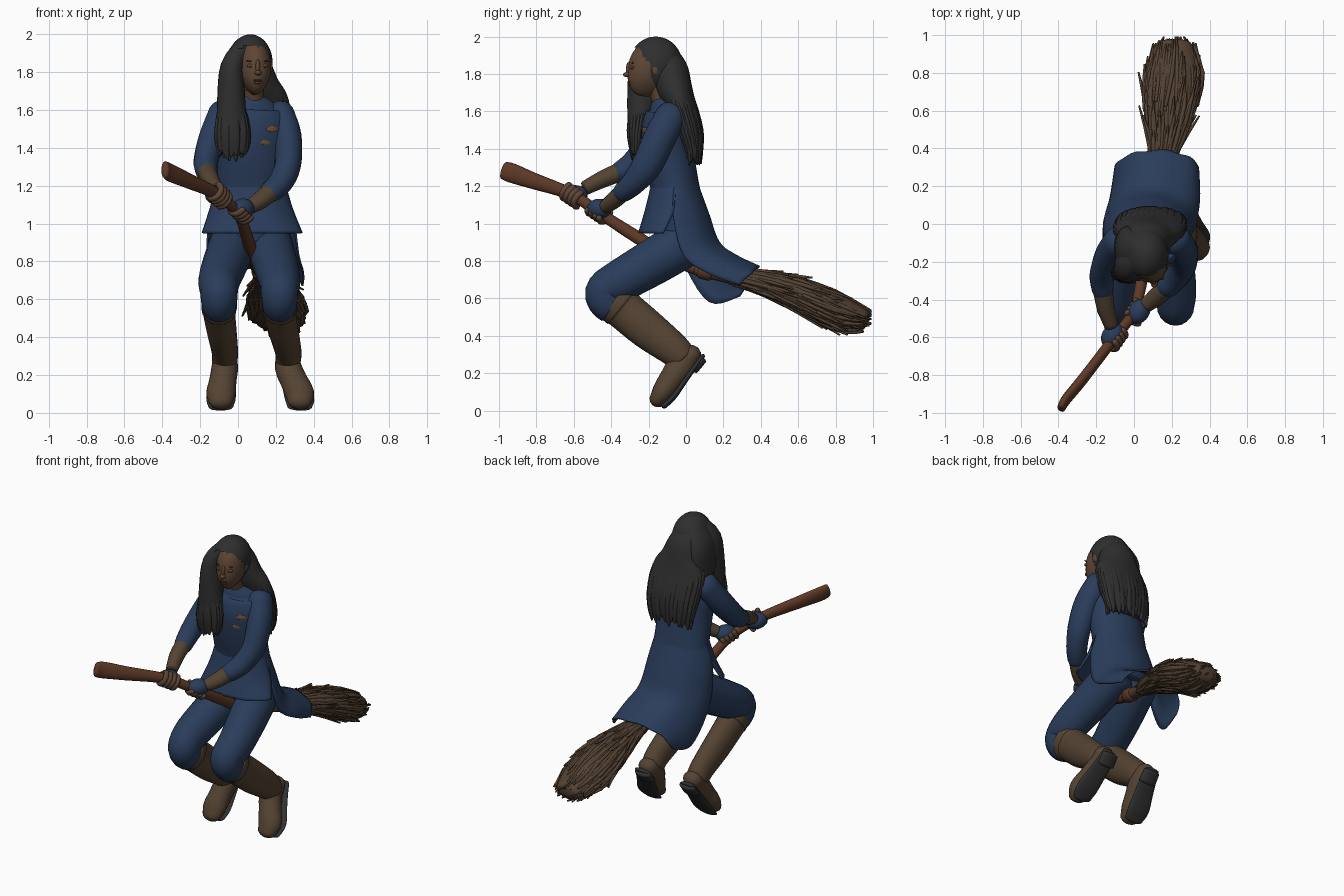
import bpy, bmesh, math, random
from mathutils import Vector, Matrix

random.seed(4)
if "Cube" in bpy.data.objects:
    bpy.data.objects.remove(bpy.data.objects["Cube"], do_unlink=True)


def material(name, red, green, blue):
    mat = bpy.data.materials.new(name)
    mat.use_nodes = True
    mat.diffuse_color = (red, green, blue, 1)
    shader = mat.node_tree.nodes["Principled BSDF"]
    shader.inputs["Base Color"].default_value = (red, green, blue, 1)
    shader.inputs["Roughness"].default_value = .8
    return mat


cloth = material("blue cloth", .023, .046, .105)
skin = material("brown skin", .11, .06, .034)
black = material("black hair", .028, .028, .029)
leather = material("brown leather", .088, .056, .032)
wood = material("reddish wood", .11, .04, .019)
straw = material("dull straw", .086, .053, .032)
rubber = material("dark sole", .032, .031, .032)
patch = material("orange patch", .16, .075, .035)
shade = material("dark skin", .08, .04, .025)


def finish(name, bm, mat):
    bmesh.ops.recalc_face_normals(bm, faces=bm.faces[:])
    mesh = bpy.data.meshes.new(name)
    bm.to_mesh(mesh)
    bm.free()
    mesh.materials.append(mat)
    mesh.shade_smooth()
    obj = bpy.data.objects.new(name, mesh)
    bpy.context.scene.collection.objects.link(obj)
    return obj


def smooth_path(points, steps):
    """Catmull-Rom through tuples of position and further values."""
    pts = [Vector(p) for p in points]
    out = []
    for i in range(len(pts) - 1):
        p, q = pts[i], pts[i + 1]
        before, after = pts[max(i - 1, 0)], pts[min(i + 2, len(pts) - 1)]
        for k in range(steps):
            t = k / steps
            m, n = (q - before) / 2, (after - p) / 2
            out.append(p + m * t + (3 * (q - p) - 2 * m - n) * t**2 + (2 * (p - q) + m + n) * t**3)
    return out + [pts[-1]]


def tube(name, paths, mat, steps=4, sides=16, side=(1, 0, 0), dome=.5):
    """Oval tubes with rounded ends, one per path."""
    bm = bmesh.new()
    for path in paths:
        pts = smooth_path(path, steps)
        rings = []
        last = len(pts) - 1
        for i, p in enumerate(pts):
            tangent = (pts[min(i + 1, last)].xyz - pts[max(i - 1, 0)].xyz).normalized()
            u = Vector(side)
            u = (u - tangent * u.dot(tangent)).normalized()
            v = tangent.cross(u)
            layers = [(0, 1)]
            arc = [(math.sin(a), math.cos(a)) for a in (.5, 1, 1.4)]
            if i == 0:
                layers = [(-s, c) for s, c in reversed(arc)] + layers
            if i == last:
                layers += arc
            for push, scale in layers:
                centre = p.xyz + tangent * push * dome * min(p[3], p[4])
                rings.append([bm.verts.new(centre + u * p[3] * scale * math.cos(a) + v * p[4] * scale * math.sin(a))
                              for a in (math.tau * k / sides for k in range(sides))])
        for low, high in zip(rings, rings[1:]):
            for k in range(sides):
                j = (k + 1) % sides
                bm.faces.new((low[k], low[j], high[j], high[k]))
        bm.faces.new(rings[0])
        bm.faces.new(rings[-1])
    return finish(name, bm, mat)


def ball(name, centre, radii, mat, turn=0, shape=None, cut=None):
    """Ellipsoid with an optional reshaping rule and face removal rule."""
    bm = bmesh.new()
    bmesh.ops.create_uvsphere(bm, u_segments=32, v_segments=24, radius=1)
    if cut:
        gone = [f for f in bm.faces if cut(f.calc_center_median())]
        bmesh.ops.delete(bm, geom=gone, context="FACES")
    for vert in bm.verts:
        if shape:
            shape(vert.co)
    bm.transform(Matrix.Translation(centre) @ Matrix.Rotation(turn, 4, "Z") @ Matrix.Diagonal((*radii, 1)))
    return finish(name, bm, mat)


def skirt(name, rows, facing):
    """Half-oval cloth sheet; each row: middle x, y, z, half width, wrap, left drop, right drop."""
    bm = bmesh.new()
    grid = []
    for x, y, z, half, wrap, left, right in smooth_path(rows, 5):
        line = []
        for k in range(25):
            u = k / 12 - 1
            drop = left if u > 0 else right
            fold = .012 * math.sin(u * 13) * max(1.15 - z, 0)
            angle = u * math.pi / 2
            line.append(bm.verts.new((x + half * math.sin(angle), y - facing * wrap * (1 - math.cos(angle)) + fold,
                                      z - drop * u * u)))
        grid.append(line)
    for a, b in zip(grid, grid[1:]):
        for k in range(24):
            bm.faces.new((a[k], a[k + 1], b[k + 1], b[k]))
    obj = finish(name, bm, cloth)
    solid = obj.modifiers.new("thickness", "SOLIDIFY")
    solid.thickness = .01
    solid.offset = 0


# Tunic: body, divided front panel, long tail draped over the broom
tube("tunic_body", [[(.07, -.03, .9, .19, .13), (.07, -.04, 1.05, .2, .14), (.07, -.06, 1.2, .185, .13),
                     (.07, -.09, 1.35, .185, .135), (.07, -.11, 1.5, .2, .13), (.07, -.1, 1.6, .175, .11),
                     (.075, -.11, 1.645, .125, .085), (.08, -.12, 1.68, .07, .06)]], cloth, sides=32, dome=.1)
skirt("tunic_front", [(.07, -.178, 1.22, .172, .12, 0, 0), (.07, -.213, 1.08, .215, .15, 0, 0),
                      (.075, -.25, .95, .262, .13, 0, 0)], -1)
skirt("tunic_tail", [(.07, .058, 1.22, .172, .12, 0, 0), (.07, .12, 1.05, .22, .19, 0, 0),
                     (.08, .175, .9, .24, .19, .07, .1), (.11, .265, .83, .235, .14, .1, .25),
                     (.12, .39, .77, .22, .1, .1, .16)], 1)
for z, x in ((1.43, .15), (1.5, .18)):
    ball("chest_patch", (x, -.222, z), (.034, .0045, .016), patch, turn=.4)


# Legs, boots and soles
def leg(label, hip, knee, ankle, toe):
    mid = (hip + knee) / 2
    tube(label + "_trouser", [[(hip, .03, .92, .12, .13), (mid, -.15, .81, .12, .125), (knee, -.34, .7, .11, .115),
                               (knee, -.43, .645, .1, .105), (knee, -.425, .595, .096, .105),
                               (knee, -.39, .565, .09, .104)]], cloth, sides=20, dome=.2)
    shin = (knee + ankle) / 2
    tube(label + "_boot_shaft", [[(knee, -.36, .565, .089, .112), (knee, -.32, .53, .085, .108),
                                  (shin, -.2, .43, .078, .105), (ankle, -.07, .33, .07, .09),
                                  (ankle, -.02, .28, .068, .08)]], leather, sides=20, dome=.15)
    tube(label + "_boot_cuff", [[(knee, -.385, .585, .094, .116), (knee, -.345, .553, .094, .116)]], leather, dome=.1)
    arch = (ankle + toe) / 2
    tube(label + "_boot_foot", [[(ankle, .03, .3, .062, .055), (ankle, -.025, .24, .07, .075),
                                 (arch, -.075, .17, .072, .068), (toe, -.12, .105, .077, .06),
                                 (toe, -.152, .06, .064, .045)]], leather, sides=20, dome=.9)
    tube(label + "_sole", [[(ankle, .085, .285, .056, .013), (arch, .005, .175, .068, .014),
                            (toe, -.062, .08, .078, .016), (toe, -.112, .03, .065, .016)]],
         rubber, sides=20, dome=1.3)
    tube(label + "_heel", [[(ankle, .088, .275, .058, .024), (ankle, .042, .218, .062, .024)]], rubber, dome=.4)


leg("left", .16, .22, .265, .325)
leg("right", -.02, -.1, -.07, -.09)

# Sleeves and forearm guards
tube("left_sleeve", [[(.22, -.08, 1.575, .08, .085), (.26, -.14, 1.46, .076, .085), (.263, -.21, 1.31, .07, .08),
                      (.225, -.28, 1.22, .066, .066), (.175, -.335, 1.17, .06, .056)]], cloth, dome=.9)
tube("right_sleeve", [[(-.08, -.09, 1.575, .08, .085), (-.135, -.17, 1.45, .074, .08), (-.17, -.27, 1.33, .065, .07),
                       (-.165, -.35, 1.275, .058, .058)]], cloth, dome=.9)
tube("left_bracer", [[(.18, -.33, 1.175, .053, .05), (.12, -.385, 1.125, .05, .045), (.065, -.43, 1.09, .04, .038)]],
     leather, dome=.2)
tube("right_bracer", [[(-.168, -.33, 1.285, .052, .052), (-.15, -.44, 1.24, .048, .046),
                       (-.12, -.54, 1.19, .038, .038)]], leather, dome=.2)


# Gloved fists with bare fingers wrapped round the handle
def fist(label, centre, reach):
    axis = Vector((.5, .72, -.48)).normalized()
    out = Vector(reach)
    out = (out - axis * out.dot(axis)).normalized()
    up = axis.cross(out)
    ball(label + "_glove", Vector(centre) - out * .012, (.056, .07, .053), cloth, turn=-.6)
    fingers = []
    for k in range(4):
        base = Vector(centre) + axis * (k - 1.5) * .029
        fingers.append([(*(base + (out * math.cos(a) + up * math.sin(a)) * .044), .017, .017)
                        for a in (-1.4, -.7, 0, .7, 1.4)])
    tube(label + "_fingers", fingers, skin, steps=3, sides=8, side=axis, dome=1)


fist("left", (.02, -.465, 1.07), (-.6, -.5, -.2))
fist("right", (-.105, -.6, 1.15), (.7, -.3, -.3))

# Broom: curved handle, binding, bristle core and loose straws
tube("broom_handle", [[(-.385, -.975, 1.285, .022, .047), (-.36, -.93, 1.27, .026, .052), (-.27, -.82, 1.23, .028, .044),
                       (-.11, -.61, 1.155, .028, .032), (.0, -.46, 1.055, .028, .03), (.05, -.25, .92, .032, .034),
                       (.09, -.03, .79, .032, .034), (.13, .22, .72, .035, .035)]], wood)
bundle = [(.11, .06, .755, .037, .036), (.135, .23, .72, .045, .042), (.16, .39, .69, .075, .058),
          (.19, .6, .62, .135, .09), (.21, .8, .53, .15, .105), (.215, .95, .49, .1, .06)]
tube("bristle_core", [[(*p[:3], p[3] * .95, p[4] * .95) for p in bundle]], straw)
tube("broom_binding", [[(.115, .08, .75, .045, .045), (.12, .13, .74, .046, .046)]], wood)
line = smooth_path(bundle, 8)
straws = []
for _ in range(230):
    angle = random.uniform(0, math.tau)
    start = random.randint(8, 28)
    end = min(start + random.randint(9, 20), len(line) - 1)
    depth = random.uniform(.84, 1.02)
    path = []
    for index, size in ((start, .01), ((start + end) // 2, .013), (end, .005)):
        p = line[index]
        angle += random.uniform(-.15, .15)
        flare = depth + (random.uniform(-.5, .3) if index == end else 0)
        y = p.y + (random.uniform(-.03, .05) * (1.2 - flare) * 2 if index == end else 0)
        path.append((p.x + p[3] * flare * math.cos(angle), min(y, .99), p.z + p[4] * flare * math.sin(angle),
                     size, size))
    straws.append(path)
tube("loose_straws", straws, straw, steps=2, sides=5)


# Head and face, turned slightly to its left
def head_shape(co):
    if co.z < 0:
        co.x *= 1 - .3 * co.z * co.z
        co.y += .25 * co.z if co.y < 0 else -.5 * co.y * co.z * co.z


turn = Matrix.Translation((.088, -.195, 1.825)) @ Matrix.Rotation(.15, 4, "Z")


def feature(name, x, y, z, radii, mat):
    ball(name, turn @ Vector((x, y, z)), radii, mat, turn=.15)


tube("neck", [[(.08, -.115, 1.63, .06, .06), (.083, -.14, 1.7, .053, .055), (.087, -.17, 1.78, .055, .06)]], skin)
feature("nose_bridge", 0, -.108, .0, (.013, .02, .042), skin)
feature("nose_tip", 0, -.12, -.028, (.018, .023, .014), skin)
feature("upper_lip", 0, -.108, -.068, (.024, .012, .007), shade)
feature("lower_lip", 0, -.105, -.08, (.021, .012, .008), shade)
ball("head", turn.translation, (.087, .115, .145), skin, turn=.15, shape=head_shape)
for flip in (-1, 1):
    feature("eyelid", flip * .036, -.099, .01, (.02, .009, .01), skin)
    feature("lashes", flip * .036, -.105, .004, (.017, .004, .003), shade)
    feature("eyebrow", flip * .038, -.098, .034, (.022, .005, .004), shade)
    feature("ear", flip * .087, .02, .0, (.012, .022, .032), skin)

# Hair: cap open at the face, long back mass, right side mass, front lock, loose ends
ball("hair_cap", (.065, -.162, 1.85), (.118, .143, .15), black,
     cut=lambda c: c.y < -.12 and c.z < .62 - .5 * c.x * c.x)
back = [(.062, -.14, 1.93, .075, .07), (.062, -.095, 1.83, .118, .1), (.07, -.07, 1.74, .145, .1),
        (.08, -.035, 1.65, .185, .085), (.09, .01, 1.5, .185, .08), (.09, .035, 1.39, .165, .05)]
front = [(.035, -.175, 1.93, .05, .06), (-.028, -.21, 1.83, .064, .09), (-.036, -.235, 1.66, .074, .08),
         (-.03, -.26, 1.5, .08, .05), (-.03, -.265, 1.4, .074, .03)]
tube("hair_back", [back], black, sides=32, dome=.8)
tube("hair_front_lock", [front], black, sides=20, dome=.8)
tube("hair_right_side", [[(.035, -.14, 1.93, .06, .08), (-.025, -.14, 1.83, .065, .12), (-.04, -.13, 1.72, .065, .12),
                          (-.045, -.1, 1.6, .06, .07)]], black, dome=.8)
locks = []
for source, count in ((back, 34), (front, 18)):
    for k in range(count):
        angle = math.tau * (k + random.random()) / count
        lock = []
        for index, (x, y, z, a, b) in enumerate(source[2:]):
            depth, size = (.9, 1) if index else (.75, .4)
            lock.append((x + a * depth * math.cos(angle), y + b * depth * math.sin(angle), z, .024 * size, .012 * size))
        x, y, z = lock[-1][:3]
        lock.append((x + random.uniform(-.012, .012), y, z - random.uniform(.02, .08), .005, .004))
        locks.append(lock)
tube("hair_strands", locks, black, steps=3, sides=8)
